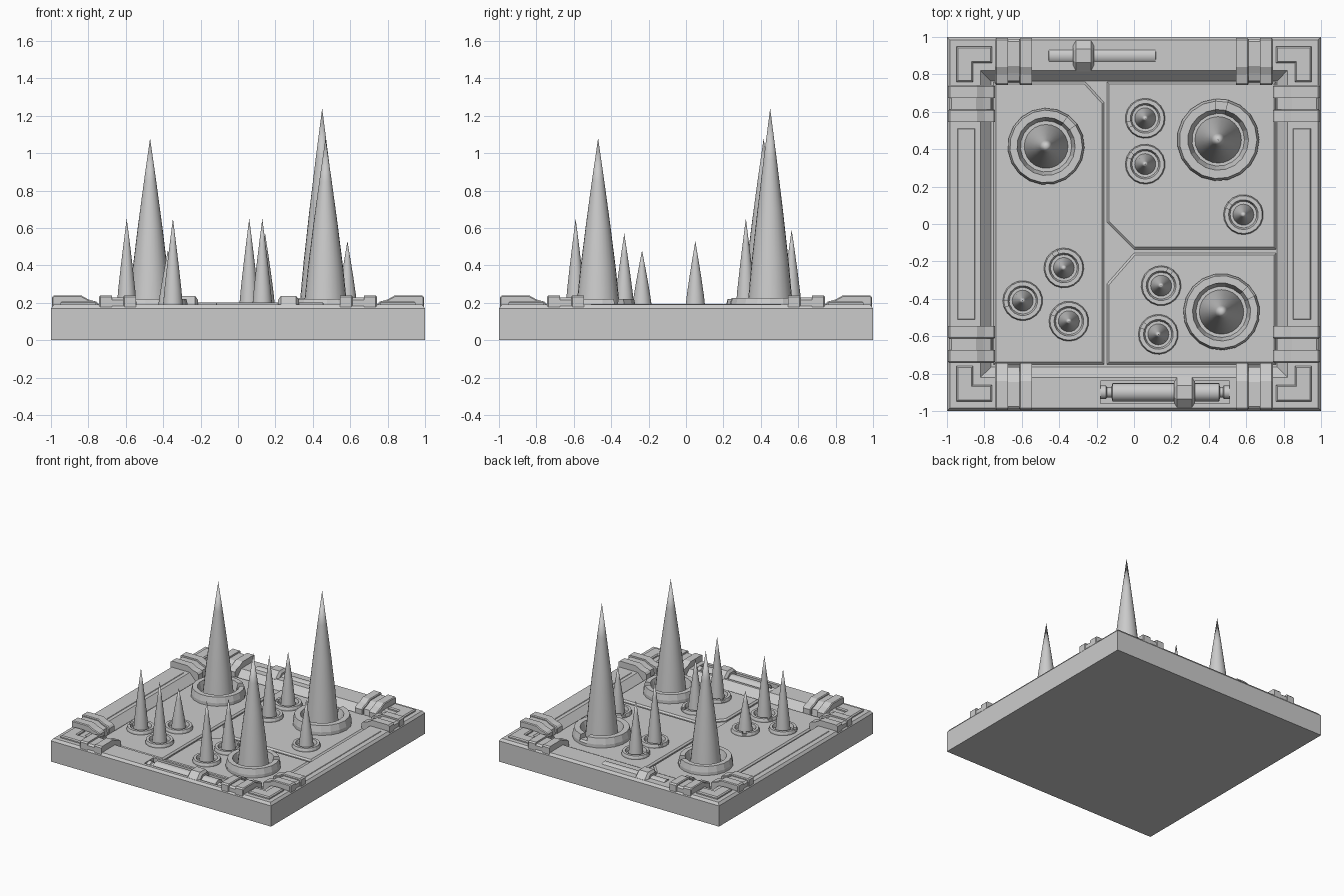
import bpy, bmesh, math
from mathutils import Matrix, Vector

if "Cube" in bpy.data.objects:
    bpy.data.objects.remove(bpy.data.objects["Cube"])


def finish(name, bm, smooth=None):
    bmesh.ops.recalc_face_normals(bm, faces=bm.faces)
    me = bpy.data.meshes.new(name)
    bm.to_mesh(me)
    bm.free()
    ob = bpy.data.objects.new(name, me)
    bpy.context.collection.objects.link(ob)
    if smooth:
        bpy.ops.object.select_all(action='DESELECT')
        ob.select_set(True)
        bpy.context.view_layer.objects.active = ob
        bpy.ops.object.shade_smooth_by_angle(angle=math.radians(smooth))
    return ob


def prism(name, pts, z0, z1, bevel=0.0, mat=None):
    """Outline extruded from z0 to z1, with an optional chamfer on the top rim."""
    bm = bmesh.new()
    face = bm.faces.new([bm.verts.new((x, y, z0)) for x, y in pts])
    new = bmesh.ops.extrude_face_region(bm, geom=[face], use_keep_orig=True)['geom']
    for v in new:
        if isinstance(v, bmesh.types.BMVert):
            v.co.z = z1
    bmesh.ops.recalc_face_normals(bm, faces=bm.faces)
    if bevel:
        rim = [e for e in bm.edges if all(abs(v.co.z - z1) < 1e-5 for v in e.verts)]
        bmesh.ops.bevel(bm, geom=rim, offset=bevel, segments=1, affect='EDGES')
    if mat:
        bm.transform(mat)
    return finish(name, bm)


def rect(x0, x1, y0, y1):
    return [(x0, y0), (x1, y0), (x1, y1), (x0, y1)]


def lathe(name, profile, n, mat, smooth=None):
    """Profile of (radius, height) turned around z; radius 0 closes to a tip."""
    bm = bmesh.new()
    vs = [bm.verts.new((r, 0, z)) for r, z in profile]
    es = [bm.edges.new(p) for p in zip(vs, vs[1:])]
    bmesh.ops.spin(bm, geom=vs + es, cent=(0, 0, 0), axis=(0, 0, 1),
                   angle=math.tau, steps=n, use_duplicate=False)
    bmesh.ops.remove_doubles(bm, verts=bm.verts, dist=1e-5)
    bm.transform(mat)
    return finish(name, bm, smooth)


def collar(name, x, y, r_out, r_in, top, notch):
    """Faceted ring around a spike, with a shallow notch in its rim."""
    n, half = 18, math.radians(9)
    a0 = math.radians(notch)
    stops = [(a0 - half, False), (a0 - half, True), (a0 + half, True), (a0 + half, False)]
    span = math.tau - 2 * half
    stops += [(a0 + half + span * i / n, False) for i in range(1, n)]
    h = top - FLOOR
    edge = 0.18 * (r_out - r_in)
    bm = bmesh.new()
    loops = []
    for a, cut in stops:
        hi = FLOOR + h * (0.5 if cut else 1)
        prof = [(r_out, FLOOR - 0.01), (r_out, FLOOR + h * 0.35), (r_out - edge, hi),
                (r_in + edge, hi), (r_in - edge, FLOOR - 0.01)]
        if cut:
            prof[1] = (r_out, FLOOR + h * 0.3)
        loops.append([bm.verts.new((x + r * math.cos(a), y + r * math.sin(a), z))
                      for r, z in prof])
    for a, b in zip(loops, loops[1:] + loops[:1]):
        for i in range(5):
            j = (i + 1) % 5
            bm.faces.new((a[i], a[j], b[j], b[i]))
    bmesh.ops.remove_doubles(bm, verts=bm.verts, dist=1e-5)
    return finish(name, bm)


FLOOR = 0.15

# base slab with bevelled rim and sunken tray
bm = bmesh.new()
rings = []
for s, z in [(1, 0), (1, 0.17), (0.985, 0.19), (0.82, 0.19), (0.765, 0.13)]:
    rings.append([bm.verts.new((x * s, y * s, z)) for x, y in rect(-1, 1, -1, 1)])
for a, b in zip(rings, rings[1:]):
    for i in range(4):
        j = (i + 1) % 4
        bm.faces.new((a[i], a[j], b[j], b[i]))
bm.faces.new(rings[0])
bm.faces.new(rings[-1])
base = finish("base_slab", bm)

# three floor plates with clipped corners
plates = [
    [(-0.75, -0.75), (-0.16, -0.75), (-0.16, 0.65), (-0.26, 0.76), (-0.75, 0.76)],
    [(0.0, -0.135), (0.76, -0.135), (0.76, 0.76), (-0.145, 0.76), (-0.145, 0.01)],
    [(-0.145, -0.75), (0.76, -0.75), (0.76, -0.155), (0.0, -0.155), (-0.145, -0.32)],
]
for i, pts in enumerate(plates):
    prism(f"floor_plate_{i}", pts, 0.12, FLOOR, 0.012)

# pipes with clamps, lying in slots in the front and back rails
for k, tag in enumerate(("front", "back")):
    turn = Matrix.Rotation(math.pi * k, 4, 'Z')
    cutter = prism(f"slot_cutter_{tag}", rect(-0.18, 0.51, -0.96, -0.84), 0.11, 0.3, mat=turn)
    cutter.hide_render = True
    cutter.hide_viewport = True
    cut = base.modifiers.new(f"slot_{tag}", 'BOOLEAN')
    cut.operation, cut.object, cut.solver = 'DIFFERENCE', cutter, 'EXACT'
    along = turn @ Matrix.Translation((0, -0.9, 0.152)) @ Matrix.Rotation(math.pi / 2, 4, 'Y')
    lathe(f"pipe_{tag}", [(0, -0.18), (0.036, -0.18), (0.036, -0.15), (0.028, -0.145),
                          (0.028, -0.12), (0.05, -0.115), (0.05, 0.455), (0.028, 0.46),
                          (0.028, 0.475), (0.036, 0.48), (0.036, 0.51), (0, 0.51)],
          16, along, 30)
    lathe(f"pipe_clamp_{tag}", [(0, 0.215), (0.07, 0.215), (0.092, 0.23), (0.092, 0.31),
                                (0.07, 0.325), (0, 0.325)], 8,
          along @ Matrix.Rotation(math.pi / 8, 4, 'Z'))

# corner plates and the rail brackets beside them
outer = [(0.995, 0.17), (0.995, 0.23), (0.985, 0.24), (0.84, 0.24), (0.80, 0.218),
         (0.755, 0.205), (0.742, 0.19), (0.742, 0.13)]
inner = [(0.99, 0.17), (0.99, 0.215), (0.975, 0.227), (0.845, 0.227), (0.805, 0.205),
         (0.765, 0.19), (0.755, 0.13)]
ell = [(0.95, 0.95), (0.95, 0.76), (0.86, 0.76), (0.86, 0.86), (0.76, 0.86), (0.76, 0.95)]
for sx in (1, -1):
    for sy in (1, -1):
        tag = ("right" if sx > 0 else "left") + ("_back" if sy > 0 else "_front")
        flip = Matrix.Diagonal((sx, sy, 1, 1))
        prism("corner_angle_" + tag, ell, 0.18, 0.208, 0.008, flip)
        # profile (r, z) extruded along t, placed as (r, t, z) or (t, r, z)
        side = Matrix(((1, 0, 0, 0), (0, 0, 1, 0), (0, 1, 0, 0), (0, 0, 0, 1)))
        end = Matrix(((0, 0, 1, 0), (1, 0, 0, 0), (0, 1, 0, 0), (0, 0, 0, 1)))
        for m, where in ((side, "side"), (end, "end")):
            for i, (lo, hi, prof) in enumerate([(0.545, 0.612, outer), (0.605, 0.68, inner),
                                                (0.673, 0.742, outer)]):
                prism(f"bracket_{where}_{tag}_{i}", prof, lo, hi, 0.006, flip @ m)

# thin cover strips on the side rails
for s in (1, -1):
    prism("rail_cover_" + ("right" if s > 0 else "left"), rect(0.85, 0.945, -0.51, 0.51),
          0.18, 0.194, 0.003, Matrix.Diagonal((s, 1, 1, 1)))

# spikes: x, y, tip height, base radius, collar outer, collar inner, collar top, notch angle
spikes = [
    (-0.47, 0.415, 1.08, 0.118, 0.205, 0.145, 0.22, 45),
    (0.45, 0.45, 1.24, 0.125, 0.22, 0.15, 0.225, 85),
    (0.468, -0.47, 1.08, 0.12, 0.205, 0.145, 0.22, 35),
]
small = [(0.06, 0.565, 0.59, 200), (0.06, 0.32, 0.65, 150), (0.585, 0.05, 0.53, 150),
         (0.145, -0.33, 0.57, 60), (0.13, -0.59, 0.65, 150), (-0.375, -0.235, 0.48, 120),
         (-0.595, -0.41, 0.65, 190), (-0.348, -0.52, 0.65, 150)]
spikes += [(x, y, t, 0.057, 0.107, 0.074, 0.178, a) for x, y, t, a in small]
for i, (x, y, tip, r, ro, ri, top, notch) in enumerate(spikes):
    h = tip - FLOOR
    prof = [(r, FLOOR - 0.01), (r * 0.79, FLOOR + h * 0.25), (r * 0.545, FLOOR + h * 0.5),
            (r * 0.28, FLOOR + h * 0.75), (0, tip)]
    lathe(f"spike_{i}", prof, 24, Matrix.Translation((x, y, 0)), 40)
    collar(f"spike_collar_{i}", x, y, ro, ri, top, notch)
